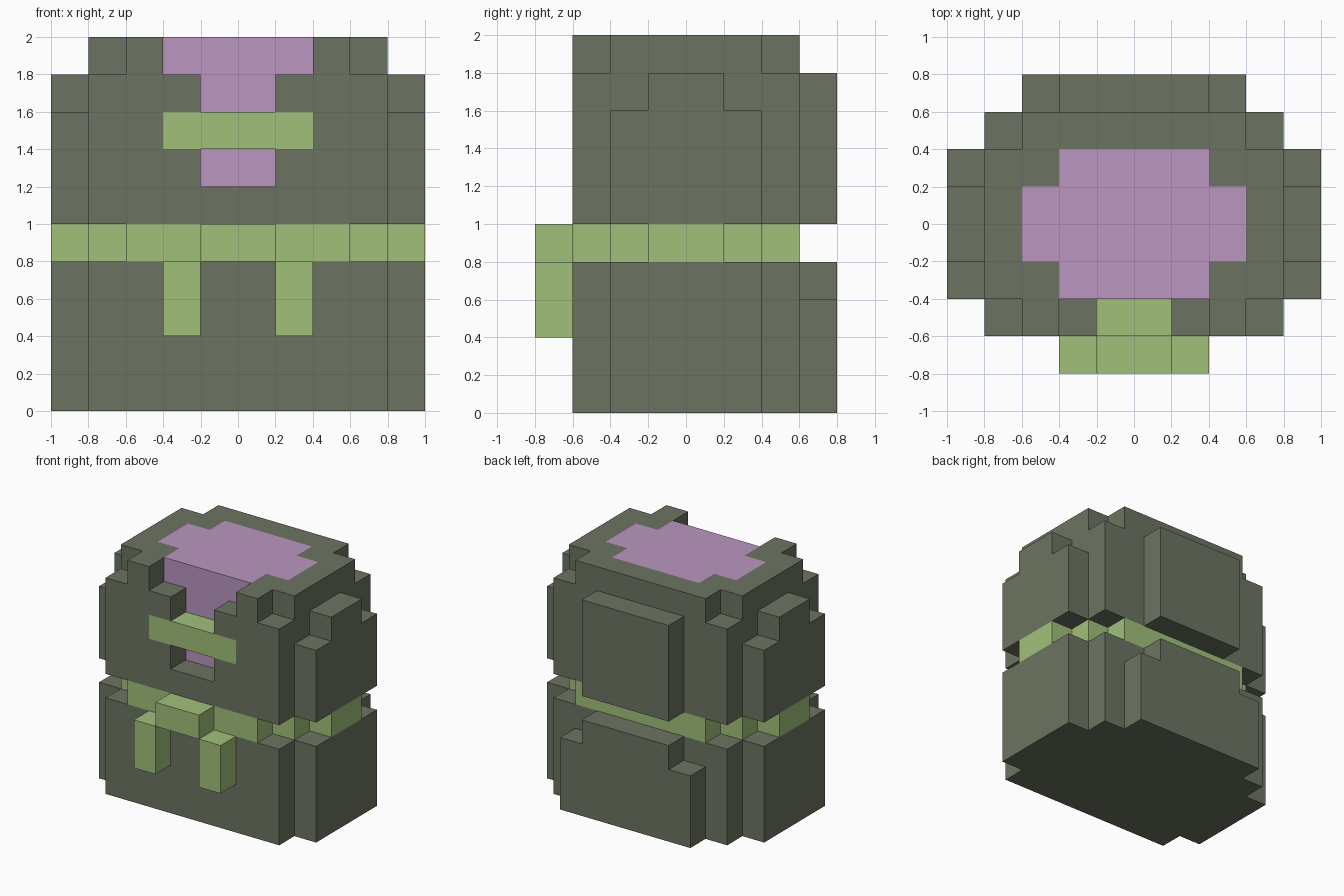
import bpy
import bmesh
from mathutils import Vector

cube = bpy.data.objects.get("Cube")
if cube:
    bpy.data.objects.remove(cube, do_unlink=True)

UNIT = 0.2  # edge length of one block


def material(name, rgb):
    mat = bpy.data.materials.new(name)
    mat.use_nodes = True
    mat.diffuse_color = (*rgb, 1)
    mat.node_tree.nodes["Principled BSDF"].inputs["Base Color"].default_value = (*rgb, 1)
    return mat


STONE = material("dark olive grey", (0.150, 0.175, 0.120))
GREEN = material("light green", (0.356, 0.527, 0.198))
PURPLE = material("soft purple", (0.491, 0.305, 0.527))


def block(x0, x1, y0, y1, z0, z1):
    """Set of grid cells filling a box, in block units."""
    return {(x, y, z) for x in range(x0, x1) for y in range(y0, y1) for z in range(z0, z1)}


def centred(w, d, z0, z1):
    return block(-w, w, -d, d, z0, z1)


def build(name, cells, mat):
    """Skin the outside of a group of cells and merge flat areas."""
    bm = bmesh.new()
    for cell in sorted(cells):
        for axis in range(3):
            for side in (-1, 1):
                near = list(cell)
                near[axis] += side
                if tuple(near) in cells:
                    continue
                normal, u = Vector((0, 0, 0)), Vector((0, 0, 0))
                normal[axis] = side
                u[(axis + 1) % 3] = 1
                v = normal.cross(u)
                mid = Vector(cell) + Vector((0.5, 0.5, 0.5)) + normal / 2
                corners = [mid + (a * u + b * v) / 2
                           for a, b in ((-1, -1), (1, -1), (1, 1), (-1, 1))]
                bm.faces.new([bm.verts.new(c * UNIT) for c in corners])
    bmesh.ops.remove_doubles(bm, verts=bm.verts, dist=0.001)
    bmesh.ops.dissolve_limit(bm, angle_limit=0.01, verts=bm.verts, edges=bm.edges)
    mesh = bpy.data.meshes.new(name)
    bm.to_mesh(mesh)
    bm.free()
    mesh.materials.append(mat)
    obj = bpy.data.objects.new(name, mesh)
    bpy.context.collection.objects.link(obj)
    return obj


# Lower body with side panels and a stepped back panel
lower = centred(4, 3, 0, 4) | centred(5, 2, 0, 4)
lower |= block(-3, 3, 3, 4, 0, 3) | block(-2, 2, 3, 4, 3, 4)
build("lower_body", lower, STONE)

# Belt, buckle and two hanging straps
build("belt", centred(3, 3, 4, 5) | centred(4, 2, 4, 5) | centred(5, 1, 4, 5), GREEN)
build("buckle", block(-1, 1, -4, -3, 4, 5), GREEN)
for side, x in (("right", -2), ("left", 1)):
    build(side + "_strap", block(x, x + 1, -4, -3, 2, 4), GREEN)

# Inner core and the bar across the front opening
core = centred(2, 2, 6, 10) | centred(3, 1, 6, 10)
bar = block(-2, 2, -3, -2, 7, 8)
opening = block(-1, 1, -3, -2, 6, 9) | block(-2, 2, -3, -2, 9, 10)
build("core", core, PURPLE)
build("front_bar", bar, GREEN)

# Upper body: rounded rim, stepped side panels, back panel, open front
upper = centred(4, 3, 5, 9) | centred(3, 3, 9, 10) | centred(4, 2, 9, 10)
upper |= centred(5, 2, 5, 8) | centred(5, 1, 8, 9)
upper |= block(-2, 2, 3, 4, 5, 9)
build("upper_body", upper - core - bar - opening, STONE)
